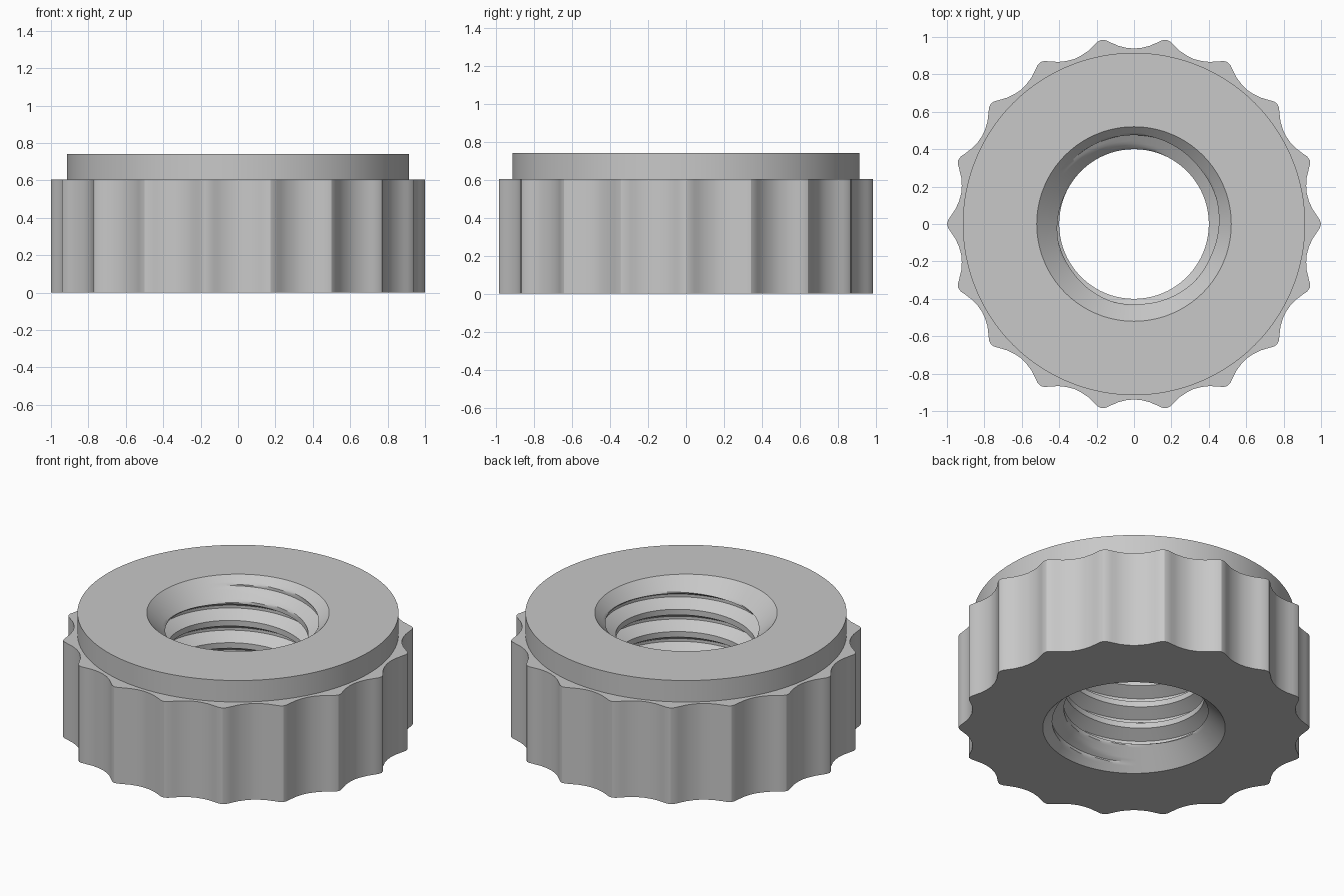
import bpy, bmesh, math

if "Cube" in bpy.data.objects:
    bpy.data.objects.remove(bpy.data.objects["Cube"], do_unlink=True)

LOBES, PER_LOBE = 18, 16
N = LOBES * PER_LOBE
HEIGHT, SHOULDER = 0.74, 0.605
COLLAR_R, MOUTH_R = 0.915, 0.52
MINOR_R, MAJOR_R, PITCH, STEPS = 0.40, 0.475, 0.14, 16

steel = bpy.data.materials.new("plain grey metal")
steel.use_nodes = True
grey = (0.58, 0.58, 0.58, 1)
steel.diffuse_color = grey
bsdf = steel.node_tree.nodes["Principled BSDF"]
bsdf.inputs["Base Color"].default_value = grey


def lerp_profile(points, t):
    """Piecewise linear value along a short list of (t, value)."""
    for (t0, v0), (t1, v1) in zip(points, points[1:]):
        if t <= t1:
            return v0 + (v1 - v0) * (t - t0) / (t1 - t0)
    return points[-1][1]


def loft(name, rings):
    """Bridge successive open rings of points, then weld the seam."""
    bm = bmesh.new()
    rows = [[bm.verts.new(p) for p in ring] for ring in rings]
    for a, b in zip(rows, rows[1:]):
        for i in range(N):
            bm.faces.new((a[i], a[i + 1], b[i + 1], b[i]))
    bmesh.ops.remove_doubles(bm, verts=bm.verts, dist=0.00005)
    mesh = bpy.data.meshes.new(name)
    bm.to_mesh(mesh)
    bm.free()
    mesh.materials.append(steel)
    obj = bpy.data.objects.new(name, mesh)
    bpy.context.collection.objects.link(obj)
    bpy.ops.object.select_all(action="DESELECT")
    obj.select_set(True)
    bpy.context.view_layer.objects.active = obj
    bpy.ops.object.shade_smooth_by_angle(angle=math.radians(28))
    return obj


def ring(radius, z):
    """Ring whose radius is a number or a function of the step index."""
    pts = []
    for i in range(N + 1):
        a = math.tau * i / N
        r = radius(i) if callable(radius) else radius
        pts.append((r * math.cos(a), r * math.sin(a), z))
    return pts


# Scalloped grip: from valley (0) to rounded tip (1)
SCALLOP = [(0, 0.938), (0.25, 0.943), (0.5, 0.956), (0.75, 0.980),
           (0.875, 0.994), (1, 1.0)]


def lobe_radius(i):
    half = PER_LOBE / 2
    return lerp_profile(SCALLOP, abs(i % PER_LOBE - half) / half)


loft("scalloped_grip", [ring(MOUTH_R, 0), ring(lobe_radius, 0),
                        ring(lobe_radius, SHOULDER), ring(COLLAR_R, SHOULDER)])

# Raised round collar with its flat top
loft("top_collar", [ring(COLLAR_R, SHOULDER), ring(COLLAR_R, HEIGHT),
                    ring(MOUTH_R, HEIGHT)])

# Threaded bore: helical rows, opened by a chamfer at both mouths
THREAD = [(0, MINOR_R), (0.25, MINOR_R), (0.5625, MAJOR_R),
          (0.6875, MAJOR_R), (1, MINOR_R)]


def thread_row(k):
    groove = lerp_profile(THREAD, (k % STEPS) / STEPS)
    pts = []
    for i in range(N + 1):
        a = math.tau * i / N
        z = min(max(PITCH * (k / STEPS + i / N), 0), HEIGHT)
        chamfer = MOUTH_R - min(z, HEIGHT - z)
        r = max(groove, chamfer)
        pts.append((r * math.cos(a), r * math.sin(a), z))
    return pts


last = math.ceil(HEIGHT / PITCH * STEPS)
loft("threaded_bore", [thread_row(k) for k in range(last, -STEPS - 1, -1)])
